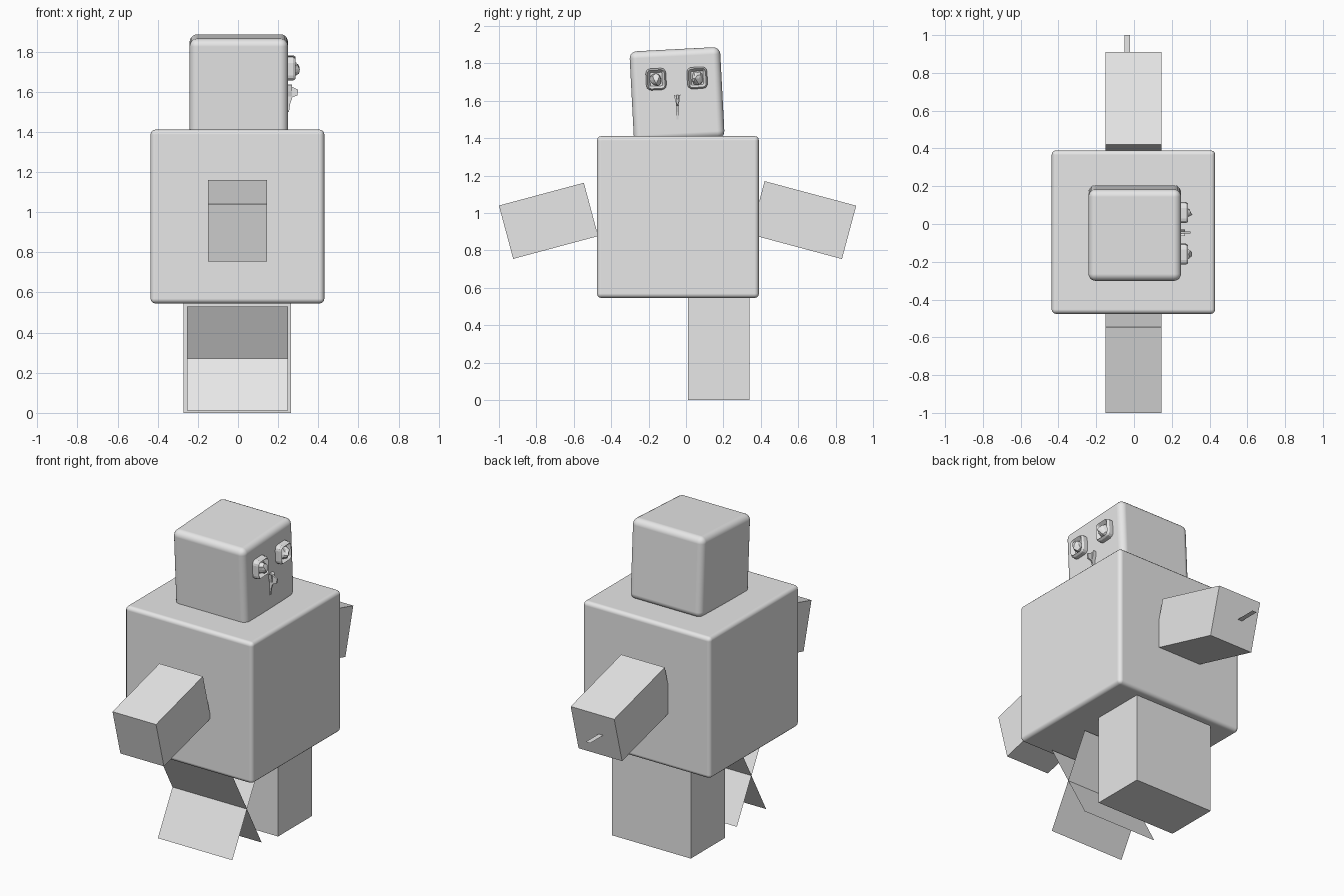
import bpy, bmesh, math, random
from mathutils import Matrix, Vector

random.seed(4)
default = bpy.data.objects.get("Cube")
if default:
    bpy.data.objects.remove(default)

# One plain grey for everything
GREY = (0.8, 0.8, 0.8, 1)
grey = bpy.data.materials.new("plain_grey")
grey.use_nodes = True
grey.diffuse_color = GREY
grey.node_tree.nodes["Principled BSDF"].inputs["Base Color"].default_value = GREY


def finish(name, bm):
    bmesh.ops.recalc_face_normals(bm, faces=bm.faces)
    mesh = bpy.data.meshes.new(name)
    bm.to_mesh(mesh)
    bm.free()
    mesh.materials.append(grey)
    obj = bpy.data.objects.new(name, mesh)
    bpy.context.collection.objects.link(obj)
    return obj


def box(name, centre, size, tilt=0, bevel=0, segments=3):
    """Box tilted about x, with optional rounded edges."""
    bm = bmesh.new()
    bmesh.ops.create_cube(bm, size=1, matrix=Matrix.Diagonal((*size, 1)))
    obj = finish(name, bm)
    obj.location = centre
    obj.rotation_euler.x = math.radians(tilt)
    if bevel:
        mod = obj.modifiers.new("rounded", 'BEVEL')
        mod.width = bevel
        mod.segments = segments
        mod.harden_normals = True
        obj.data.shade_smooth()
    return obj


def sheet(name, corners):
    bm = bmesh.new()
    bm.faces.new([bm.verts.new(c) for c in corners])
    return finish(name, bm)


def prism(name, outline, offset):
    """Closed outline of 3D points extruded along an offset."""
    bm = bmesh.new()
    face = bm.faces.new([bm.verts.new(p) for p in outline])
    out = bmesh.ops.extrude_face_region(bm, geom=[face])
    verts = [v for v in out["geom"] if isinstance(v, bmesh.types.BMVert)]
    bmesh.ops.translate(bm, verts=verts, vec=offset)
    return finish(name, bm)


# Torso, head and the solid leg
box("torso", (-0.003, -0.043, 0.978), (0.866, 0.866, 0.866), bevel=0.024)
box("head", (0.004, -0.048, 1.632), (0.49, 0.485, 0.487), tilt=3, bevel=0.038, segments=5)
box("left_leg", (-0.003, 0.175, 0.275), (0.535, 0.33, 0.55))

# Arms slope down and away from the torso
box("right_arm", (-0.003, -0.735, 0.958), (0.295, 0.47, 0.295), tilt=15)
box("left_arm", (-0.003, 0.627, 0.962), (0.295, 0.507, 0.295), tilt=-15)

# Thin blade at the end of one arm
sheet("hand_blade", [(-0.05, 0.84, 0.9), (-0.02, 0.84, 0.9),
                     (-0.02, 1, 0.9), (-0.05, 1, 0.9)])

# Two crossed sheets stand in for the other leg
for name, side in (("crossed_sheet_a", 1), ("crossed_sheet_b", -1)):
    low, high = -0.27 - 0.142 * side, -0.27 + 0.142 * side
    sheet(name, [(-0.255, low, 0.012), (0.25, low, 0.012),
                 (0.25, high, 0.53), (-0.255, high, 0.53)])


# Eyes: rounded square frame with a hollow and a craggy lump
def eye(name, y, z):
    bm = bmesh.new()
    bmesh.ops.create_cube(bm, size=1, matrix=Matrix.Diagonal((0.05, 0.108, 0.116, 1)))
    along_x = [e for e in bm.edges if abs(e.verts[0].co.x - e.verts[1].co.x) > 0.01]
    bmesh.ops.bevel(bm, geom=along_x, offset=0.026, segments=3, profile=0.5, affect='EDGES')
    front = max(bm.faces, key=lambda f: f.calc_center_median().x)
    bmesh.ops.inset_region(bm, faces=[front], thickness=0.008, depth=0.012)
    bmesh.ops.inset_region(bm, faces=[front], thickness=0.014, depth=0)
    bmesh.ops.translate(bm, verts=front.verts, vec=(-0.022, 0, 0))
    frame = finish(name + "_frame", bm)
    frame.location = (0.25, y, z)
    frame.rotation_euler.x = math.radians(3)

    bm = bmesh.new()
    bmesh.ops.create_icosphere(bm, subdivisions=2, radius=1)
    for v in bm.verts:
        v.co *= random.uniform(0.75, 1.1)
    bmesh.ops.scale(bm, verts=bm.verts, vec=Vector((0.042, 0.034, 0.038)))
    lump = finish(name + "_lump", bm)
    lump.location = (0.266, y, z - 0.003)


eye("right_eye", -0.16, 1.715)
eye("left_eye", 0.06, 1.722)

# Beak: thin curved blade with a small winged top
blade = [(0.235, 1.635), (0.262, 1.628), (0.3, 1.61), (0.296, 1.582),
         (0.27, 1.572), (0.26, 1.54), (0.254, 1.5), (0.235, 1.5)]
prism("beak_blade", [(x, -0.051, z) for x, z in blade], (0, 0.01, 0))
wings = [(-0.064, 1.632), (-0.046, 1.618), (-0.03, 1.635),
         (-0.034, 1.6), (-0.046, 1.56), (-0.058, 1.6)]
prism("beak_wings", [(0.235, y, z) for y, z in wings], (0.035, 0, 0))
